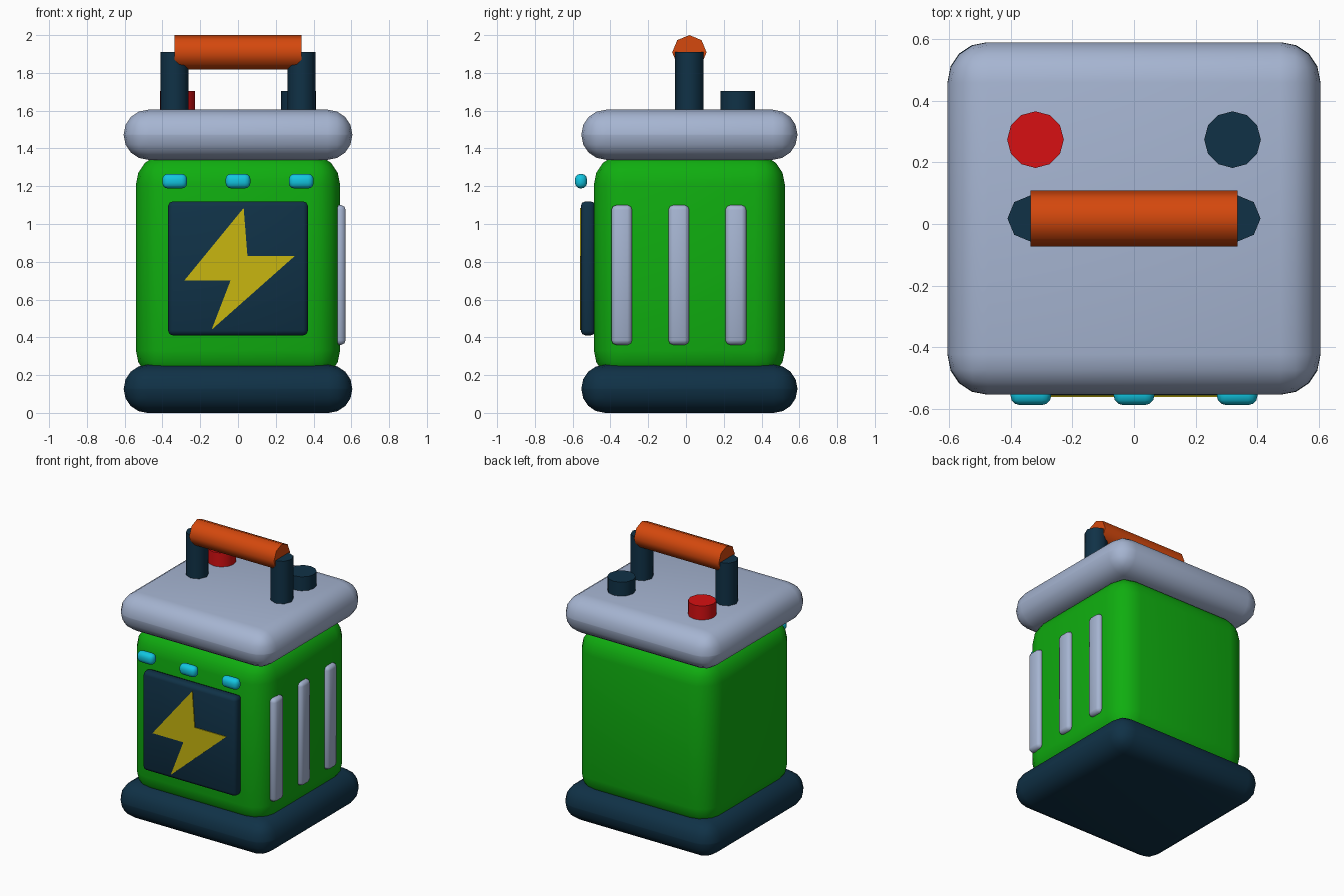
import bpy, bmesh, math
from mathutils import Vector

if "Cube" in bpy.data.objects:
    bpy.data.objects.remove(bpy.data.objects["Cube"], do_unlink=True)


def material(name, rgb):
    m = bpy.data.materials.new(name)
    m.use_nodes = True
    m.diffuse_color = (*rgb, 1)
    m.node_tree.nodes["Principled BSDF"].inputs["Base Color"].default_value = (*rgb, 1)
    return m


GREEN = material("green", (0.005, 0.42, 0.005))
GREY = material("blue_grey", (0.38, 0.46, 0.64))
NAVY = material("navy", (0.005, 0.031, 0.062))
ORANGE = material("orange", (0.66, 0.065, 0.004))
RED = material("red", (0.68, 0.005, 0.006))
CYAN = material("cyan", (0.006, 0.56, 0.75))
YELLOW = material("yellow", (0.58, 0.47, 0.005))


def finish(obj, name, mat, angle):
    obj.name = name
    obj.data.materials.append(mat)
    bpy.ops.object.shade_smooth_by_angle(angle=math.radians(angle))
    return obj


def rounded_box(name, mat, lo, hi, radius, segments):
    """Box between two corners with rounded edges."""
    lo, hi = Vector(lo), Vector(hi)
    bpy.ops.mesh.primitive_cube_add(size=1, location=(lo + hi) / 2)
    obj = bpy.context.object
    obj.scale = hi - lo
    bpy.ops.object.transform_apply(location=False, rotation=False, scale=True)
    bevel = obj.modifiers.new("round_edges", "BEVEL")
    bevel.width = radius
    bevel.segments = segments
    bevel.limit_method = "NONE"
    bpy.ops.object.modifier_apply(modifier=bevel.name)
    return finish(obj, name, mat, 50)


def cylinder(name, mat, sides, radius, length, location, rotation=(0, 0, 0)):
    bpy.ops.mesh.primitive_cylinder_add(vertices=sides, radius=radius, depth=length,
                                        location=location, rotation=rotation)
    return finish(bpy.context.object, name, mat, 50)


# Main casing with its base and lid
CY = 0.018
rounded_box("body", GREEN, (-0.54, CY - 0.505, 0.17), (0.54, CY + 0.505, 1.37), 0.16, 4)
for name, mat, z0, z1 in (("base", NAVY, 0, 0.255), ("lid", GREY, 1.34, 1.605)):
    rounded_box(name, mat, (-0.605, CY - 0.572, z0), (0.605, CY + 0.572, z1),
                (z1 - z0) / 2 - 0.002, 4)

# Front panel
rounded_box("front_panel", NAVY, (-0.37, -0.557, 0.41), (0.37, -0.48, 1.12), 0.025, 2)

# Lightning bolt plate on the panel
bolt = [(0.03, 1.085), (0.05, 0.83), (0.30, 0.83),
        (-0.14, 0.44), (-0.04, 0.70), (-0.285, 0.70)]
bm = bmesh.new()
face = bm.faces.new([bm.verts.new((x, -0.555, z)) for x, z in bolt])
moved = bmesh.ops.extrude_face_region(bm, geom=[face])["geom"]
bmesh.ops.translate(bm, vec=(0, -0.007, 0),
                    verts=[v for v in moved if isinstance(v, bmesh.types.BMVert)])
bmesh.ops.recalc_face_normals(bm, faces=bm.faces)
mesh = bpy.data.meshes.new("lightning_bolt")
bm.to_mesh(mesh)
bm.free()
mesh.materials.append(YELLOW)
bpy.context.collection.objects.link(bpy.data.objects.new("lightning_bolt", mesh))

# Indicator lights above the panel
for i in range(3):
    x = (i - 1) * 0.335
    rounded_box(f"indicator_light_{i + 1}", CYAN,
                (x - 0.066, -0.588, 1.188), (x + 0.066, -0.524, 1.266), 0.03, 3)

# Vertical ribs on the left side
for i in range(3):
    y = -0.34 + i * 0.302
    rounded_box(f"side_rib_{i + 1}", GREY,
                (0.51, y - 0.055, 0.36), (0.57, y + 0.055, 1.10), 0.025, 2)

# Handle posts and terminals on the lid
for side, s, mat in (("left", 1, NAVY), ("right", -1, RED)):
    cylinder(f"{side}_handle_post", NAVY, 8, 0.075, 0.35, (s * 0.336, CY, 1.735))
    cylinder(f"{side}_terminal", mat, 12, 0.092, 0.13, (s * 0.32, 0.274, 1.64))

# Handle grip
cylinder("handle_grip", ORANGE, 8, 0.091, 0.672, (0, CY, 1.909), (0, math.pi / 2, 0))
